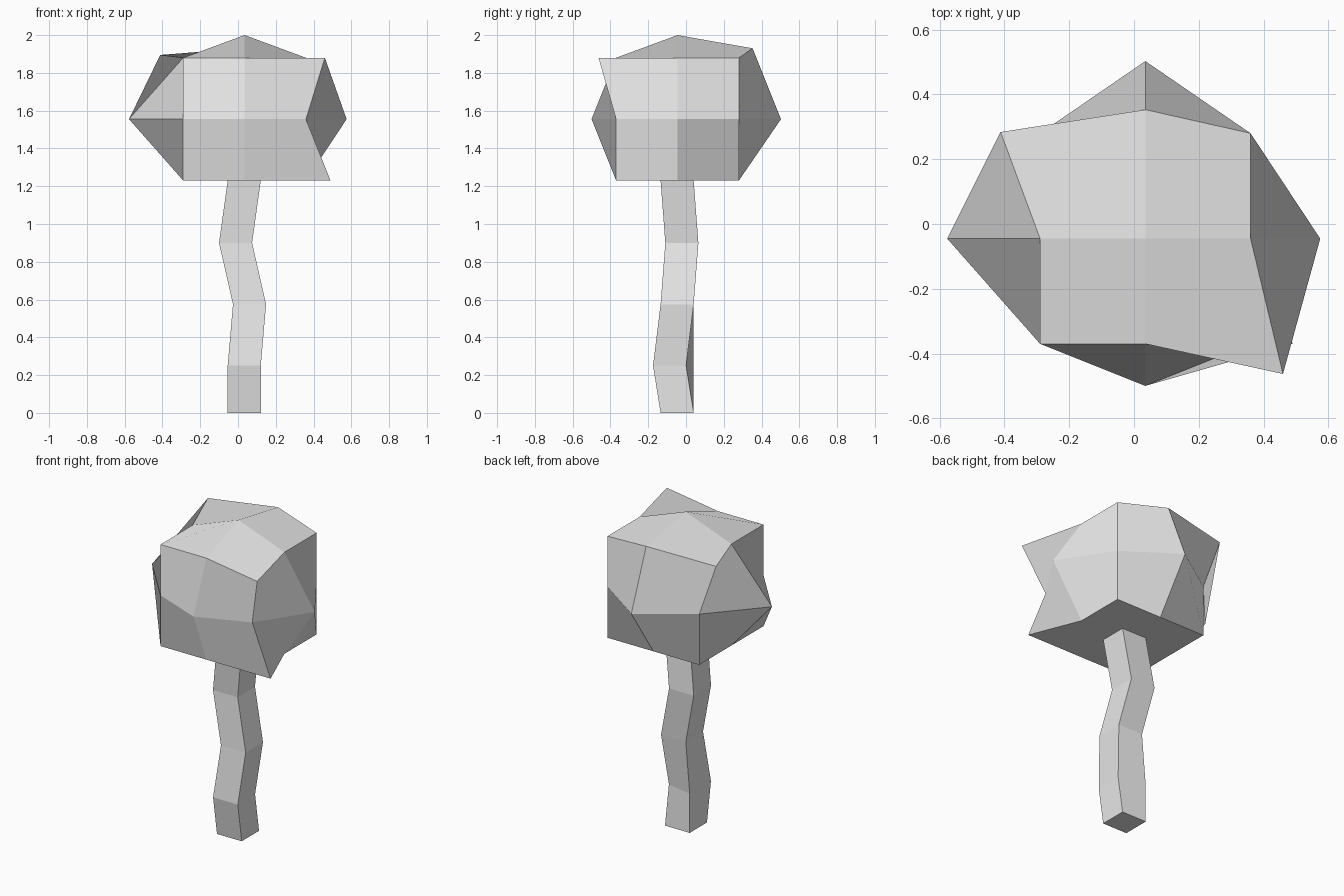
import bpy
import bmesh
from itertools import product
from mathutils import Vector

old = bpy.data.objects.get("Cube")
if old:
    bpy.data.objects.remove(old, do_unlink=True)

# One plain grey for the whole tree
GREY = (0.8, 0.8, 0.8, 1.0)
grey = bpy.data.materials.new("plain_grey")
grey.use_nodes = True
grey.diffuse_color = GREY
grey.node_tree.nodes["Principled BSDF"].inputs["Base Color"].default_value = GREY


def finish(name, bm):
    mesh = bpy.data.meshes.new(name)
    bm.to_mesh(mesh)
    bm.free()
    mesh.materials.append(grey)
    obj = bpy.data.objects.new(name, mesh)
    bpy.context.collection.objects.link(obj)
    return obj


# Crown: a cube cut once along each axis, with a few points pulled out
CENTRE = Vector((0.035, -0.045, 1.555))
HALF = 0.325
pulled = {
    (0, 0, 1): (0.035, -0.045, 2.0),
    (-1, 0, 0): (-0.577, -0.045, 1.555),
    (1, 0, 0): (0.575, -0.045, 1.555),
    (0, -1, 0): (0.035, -0.5, 1.555),
    (0, 1, 0): (0.035, 0.503, 1.555),
    (0, 1, 1): (0.035, 0.353, 1.93),
    (1, -1, 1): (0.46, -0.463, 1.88),
    (-1, 1, 1): (-0.412, 0.284, 1.895),
    (1, -1, -1): (0.49, -0.37, 1.23),
}
bm = bmesh.new()
points = {}
for key in product((-1, 0, 1), repeat=3):
    if any(key):
        points[key] = bm.verts.new(pulled.get(key, CENTRE + Vector(key) * HALF))

# Each corner joins three quads, one on every side of the cube
for corner in product((-1, 1), repeat=3):
    parity = corner[0] * corner[1] * corner[2]
    for axis in range(3):
        u, v = (axis + 1) % 3, (axis + 2) % 3
        middle, edge_u, edge_v = [0] * 3, list(corner), list(corner)
        middle[axis] = corner[axis]
        edge_u[v] = 0
        edge_v[u] = 0
        loop = [tuple(middle), tuple(edge_u), corner, tuple(edge_v)]
        if parity < 0:
            loop = [loop[0], loop[3], loop[2], loop[1]]
        # The first point decides which way the quad folds
        if (parity < 0) != (axis == 0):
            loop = loop[1:] + loop[:1]
        bm.faces.new([points[k] for k in loop])
bm.normal_update()
finish("crown", bm)

# Trunk: a square section following a crooked path
WIDTH = 0.0875
path = [(0.033, -0.047, 0), (0.033, -0.087, 0.25), (0.061, -0.047, 0.575),
        (-0.013, -0.022, 0.9), (0.033, -0.047, 1.23)]
bm = bmesh.new()
rings = []
for x, y, z in path:
    rings.append([bm.verts.new((x + sx * WIDTH, y + sy * WIDTH, z))
                  for sx, sy in ((-1, -1), (1, -1), (1, 1), (-1, 1))])
rings[1][3].co.y = 0.04  # one corner stays straight
for low, high in zip(rings, rings[1:]):
    for i in range(4):
        j = (i + 1) % 4
        bm.faces.new((low[i], low[j], high[j], high[i]))
bm.faces.new(rings[0][::-1])
bm.normal_update()
finish("trunk", bm)
